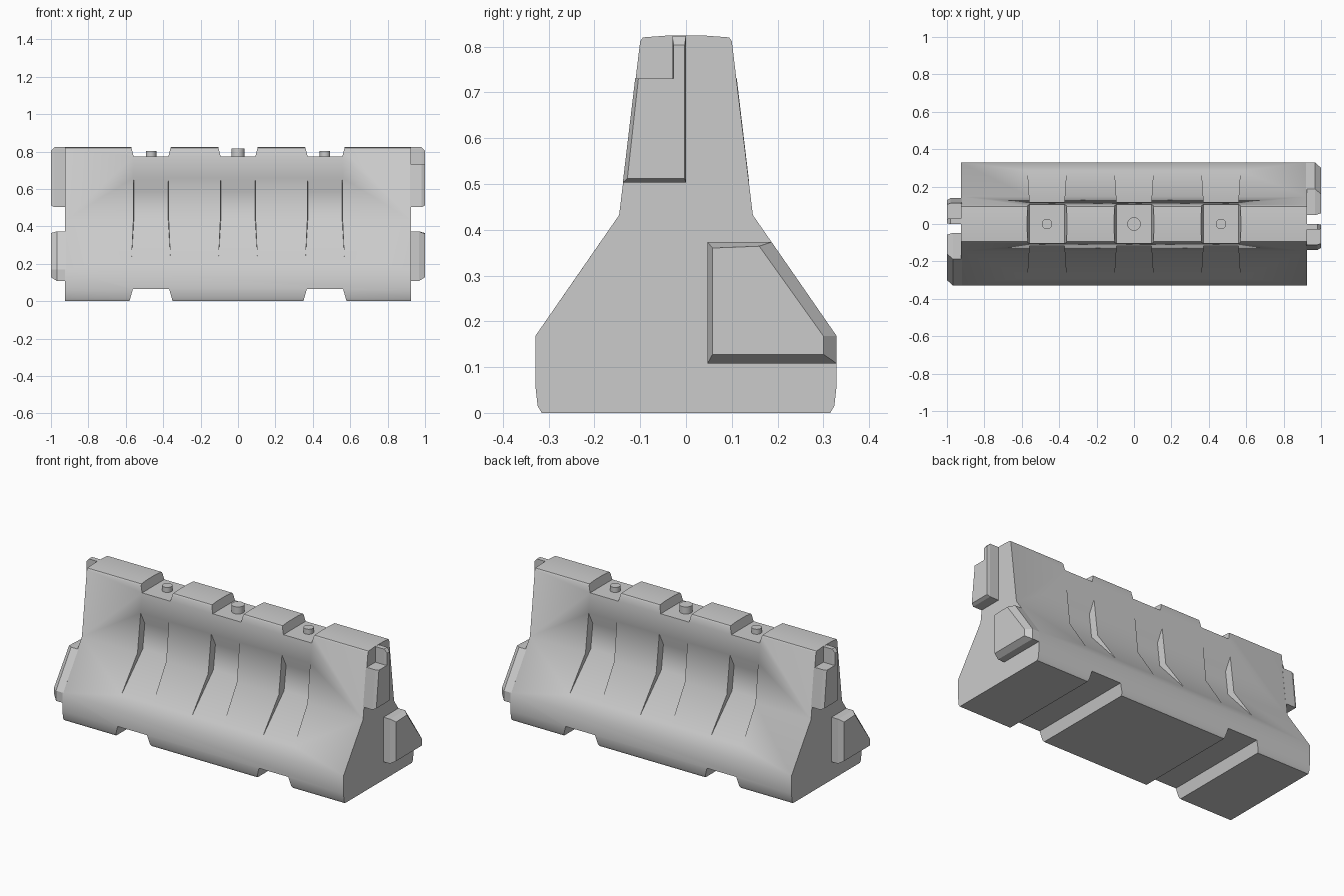
import bpy, bmesh

if "Cube" in bpy.data.objects:
    bpy.data.objects.remove(bpy.data.objects["Cube"])


def loft(name, rings):
    """Closed solid through equal-length rings of 3D points."""
    bm = bmesh.new()
    vs = [[bm.verts.new(p) for p in r] for r in rings]
    n = len(vs[0])
    bm.faces.new(vs[0])
    bm.faces.new(vs[-1])
    for a, b in zip(vs, vs[1:]):
        for i in range(n):
            j = (i + 1) % n
            bm.faces.new((a[i], a[j], b[j], b[i]))
    bmesh.ops.recalc_face_normals(bm, faces=bm.faces)
    me = bpy.data.meshes.new(name)
    bm.to_mesh(me)
    bm.free()
    ob = bpy.data.objects.new(name, me)
    bpy.context.collection.objects.link(ob)
    return ob


def cut(target, cutter):
    """Subtract the cutter, then throw it away."""
    mod = target.modifiers.new("cut", 'BOOLEAN')
    mod.operation = 'DIFFERENCE'
    mod.solver = 'EXACT'
    mod.object = cutter
    bpy.context.view_layer.objects.active = target
    bpy.ops.object.modifier_apply(modifier=mod.name)
    bpy.data.objects.remove(cutter)


def smooth(ob, angle):
    bpy.ops.object.select_all(action='DESELECT')
    ob.select_set(True)
    bpy.context.view_layer.objects.active = ob
    bpy.ops.object.shade_smooth_by_angle(angle=angle)


# Barrier body: half profile (y, z) mirrored and extruded along x
END = 0.925
half = [(0.315, 0.0), (0.324, 0.015), (0.329, 0.06), (0.329, 0.168),
        (0.146, 0.432), (0.100, 0.812), (0.094, 0.82), (0.04, 0.824)]
profile = half + [(-y, z) for y, z in reversed(half)]
body = loft("barrier_body", [[(x, y, z) for y, z in profile] for x in (-END, END)])

SLOTS = (-0.465, 0, 0.465)

# Top slots with slightly sloping ends
for c in SLOTS:
    shape = [(c - 0.093, 0.774), (c + 0.093, 0.774), (c + 0.115, 0.86), (c - 0.115, 0.86)]
    cut(body, loft("slot_cutter", [[(x, y, z) for x, z in shape] for y in (-0.5, 0.5)]))

# Forklift channels underneath
for c in (-0.465, 0.465):
    shape = [(c - 0.13, -0.05), (c + 0.13, -0.05), (c + 0.097, 0.064), (c - 0.097, 0.064)]
    cut(body, loft("channel_cutter", [[(x, y, z) for x, z in shape] for y in (-0.5, 0.5)]))

# Side recesses, deepest at the waist, with drafted walls
recess = [(0.119, 0.66), (0.083, 0.585), (0.100, 0.44), (0.288, 0.228),
          (0.40, 0.228), (0.40, 0.66)]
for c in SLOTS:
    for side in (-1, 1):
        rings = [[(c + e * (0.085 + 0.065 * y), side * y, z) for y, z in recess]
                 for e in (-1, 1)]
        cut(body, loft("recess_cutter", rings))
smooth(body, 0.68)

# Interlocking end lugs, repeated with a half turn
upper = [(-0.138, 0.503), (0, 0.503), (0, 0.823), (-0.03, 0.823), (-0.03, 0.73), (-0.111, 0.73)]
upper_tip = [(-0.128, 0.512), (-0.003, 0.512), (-0.003, 0.803), (-0.027, 0.803),
             (-0.027, 0.73), (-0.104, 0.73)]
lower = [(0.047, 0.108), (0.329, 0.108), (0.329, 0.168), (0.187, 0.373), (0.047, 0.373)]
lower_tip = [(0.058, 0.128), (0.300, 0.128), (0.300, 0.168), (0.160, 0.364), (0.058, 0.360)]
for s, end in ((1, "right"), (-1, "left")):
    for label, base, tip, xs in (("upper_lug", upper, upper_tip, 0.982),
                                 ("lower_lug", lower, lower_tip, 0.968)):
        rings = [[(s * x, s * y, z) for y, z in ring]
                 for x, ring in ((END - 0.005, base), (xs, base), (1.0, tip))]
        loft(f"{label}_{end}", rings)

# Filler caps in the top slots
for c, r, top in zip(SLOTS, (0.028, 0.036, 0.028), (0.804, 0.816, 0.804)):
    bpy.ops.mesh.primitive_cylinder_add(vertices=20, radius=r, depth=top - 0.765,
                                        location=(c, 0, (top + 0.765) / 2))
    cap = bpy.context.object
    cap.name = "filler_cap"
    smooth(cap, 0.6)
